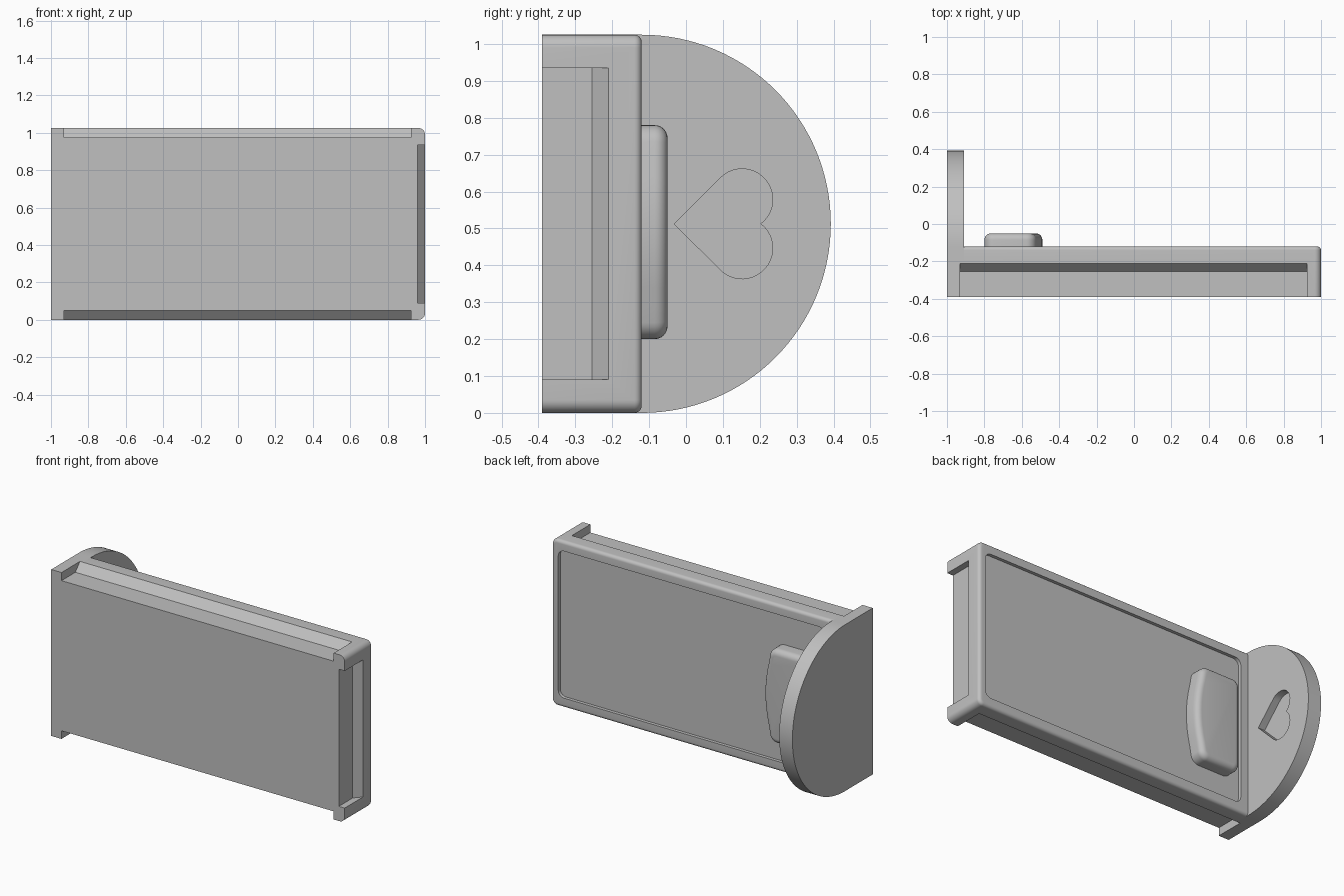
import bpy
import bmesh
from math import cos, sin, pi
from mathutils import Vector

HEIGHT = 1.025
MID = HEIGHT / 2
BACK, DECK = -0.39, -0.12
JOINT = -0.91

if "Cube" in bpy.data.objects:
    bpy.data.objects.remove(bpy.data.objects["Cube"])

grey = bpy.data.materials.new("light grey")
grey.use_nodes = True
COLOUR = (0.53, 0.53, 0.53, 1)
grey.diffuse_color = COLOUR
grey.node_tree.nodes["Principled BSDF"].inputs["Base Color"].default_value = COLOUR


def arc(u, v, r, start, end, steps):
    return [(u + r * cos(start + (end - start) * i / steps),
             v + r * sin(start + (end - start) * i / steps)) for i in range(steps + 1)]


def rounded(corners, steps=8):
    """Round each (u, v, radius) corner of a nearly rectangular outline."""
    out = []
    for i, (u, v, r) in enumerate(corners):
        p = Vector((u, v))
        if r == 0:
            out.append((u, v))
            continue
        a = p + (Vector(corners[i - 1][:2]) - p).normalized() * r
        b = p + (Vector(corners[(i + 1) % len(corners)][:2]) - p).normalized() * r
        for k in range(steps + 1):
            t = k / steps * pi / 2
            q = p + (a - p) * (1 - sin(t)) + (b - p) * (1 - cos(t))
            out.append(tuple(q))
    return out


def prism(name, outline, axis, lo, hi, bevel=0, keep=lambda e: True):
    """Extrude an outline along an axis, optionally rounding its far rim."""
    place = {"X": lambda u, v, w: (w, u, v),
             "Y": lambda u, v, w: (u, w, v),
             "Z": lambda u, v, w: (u, v, w)}[axis]
    k = "XYZ".index(axis)
    bm = bmesh.new()
    low = [bm.verts.new(place(u, v, lo)) for u, v in outline]
    high = [bm.verts.new(place(u, v, hi)) for u, v in outline]
    bm.faces.new(low)
    bm.faces.new(high)
    for i in range(len(low)):
        bm.faces.new((low[i - 1], low[i], high[i], high[i - 1]))
    bmesh.ops.recalc_face_normals(bm, faces=bm.faces)
    if bevel:
        rim = [e for e in bm.edges
               if all(abs(v.co[k] - hi) < 1e-5 for v in e.verts) and keep(e)]
        bmesh.ops.bevel(bm, geom=rim, offset=bevel, segments=6, profile=0.5,
                        affect="EDGES")
    mesh = bpy.data.meshes.new(name)
    bm.to_mesh(mesh)
    bm.free()
    mesh.materials.append(grey)
    obj = bpy.data.objects.new(name, mesh)
    bpy.context.collection.objects.link(obj)
    return obj


def activate(obj):
    bpy.ops.object.select_all(action="DESELECT")
    obj.select_set(True)
    bpy.context.view_layer.objects.active = obj


def carve(obj, cutters):
    activate(obj)
    for c in cutters:
        mod = obj.modifiers.new("cut", "BOOLEAN")
        mod.operation = "DIFFERENCE"
        mod.solver = "EXACT"
        mod.object = c
        bpy.ops.object.modifier_apply(modifier=mod.name)


def groove(surface, inward, depth):
    """Outline of a side groove: flat floor, then a slope back to the surface."""
    steps = [(-0.5, depth), (-0.255, depth), (-0.21, 0),
             (-0.21 + 0.045, -depth), (-0.5, -depth)]
    return [(y, surface + inward * d) for y, d in steps]


# Mattress base with rounded foot corners and a softened deck rim
base = prism("bed_base",
             rounded([(JOINT, 0, 0), (1, 0, 0.035), (1, HEIGHT, 0.035), (JOINT, HEIGHT, 0)]),
             "Y", BACK, DECK, 0.02,
             lambda e: not all(abs(v.co.x - JOINT) < 1e-5 for v in e.verts))

# Headboard with a semicircular top
headboard = prism("headboard",
                  [(BACK, 0)] + arc(DECK, MID, MID, -pi / 2, pi / 2, 64) + [(BACK, HEIGHT)],
                  "X", -1, JOINT)

# Pillow with a bowed front edge
bow = [(-0.53 + 0.04 * (1 - (i / 5) ** 2), 0.49 + 0.05 * i, 0) for i in range(-4, 5)]
pillow = prism("pillow",
               rounded([(-0.80, 0.2, 0.05), (-0.53, 0.2, 0.045)] + bow
                       + [(-0.53, 0.78, 0.045), (-0.80, 0.78, 0.05)], 6),
               "Y", -0.145, -0.05, 0.035)

# Cutters: side grooves, foot groove, deck recess, heart
side_cuts = [prism("side_groove_cutter", groove(z, s, 0.05), "X", -0.93, 0.925)
             for z, s in ((0, 1), (HEIGHT, -1))]
foot_cut = prism("foot_groove_cutter",
                 [(x, y) for y, x in groove(1, -1, 0.04)], "Z", 0.09, 0.935)
recess = prism("deck_recess_cutter",
               rounded([(-0.86, 0.06, 0.04), (0.955, 0.06, 0.04),
                        (0.955, HEIGHT - 0.06, 0.04), (-0.86, HEIGHT - 0.06, 0.04)]),
               "Y", DECK - 0.02, DECK + 0.1)
lobe, rise, tip, notch = 0.083, 0.066, -0.032, 0.202
upper = arc(0.152, MID + rise, lobe, 3 * pi / 4, -0.92, 20)[:-1]
heart_outline = ([(tip, MID)] + upper + [(notch, MID)]
                 + [(y, HEIGHT - z) for y, z in reversed(upper)])
heart = prism("heart_cutter", heart_outline, "X", JOINT - 0.045, JOINT + 0.1)

carve(base, side_cuts + [foot_cut, recess])
carve(headboard, side_cuts + [heart])

for cutter in side_cuts + [foot_cut, recess, heart]:
    bpy.data.objects.remove(cutter)

for part in (base, headboard, pillow):
    activate(part)
    bpy.ops.object.shade_smooth_by_angle(angle=pi / 6)
